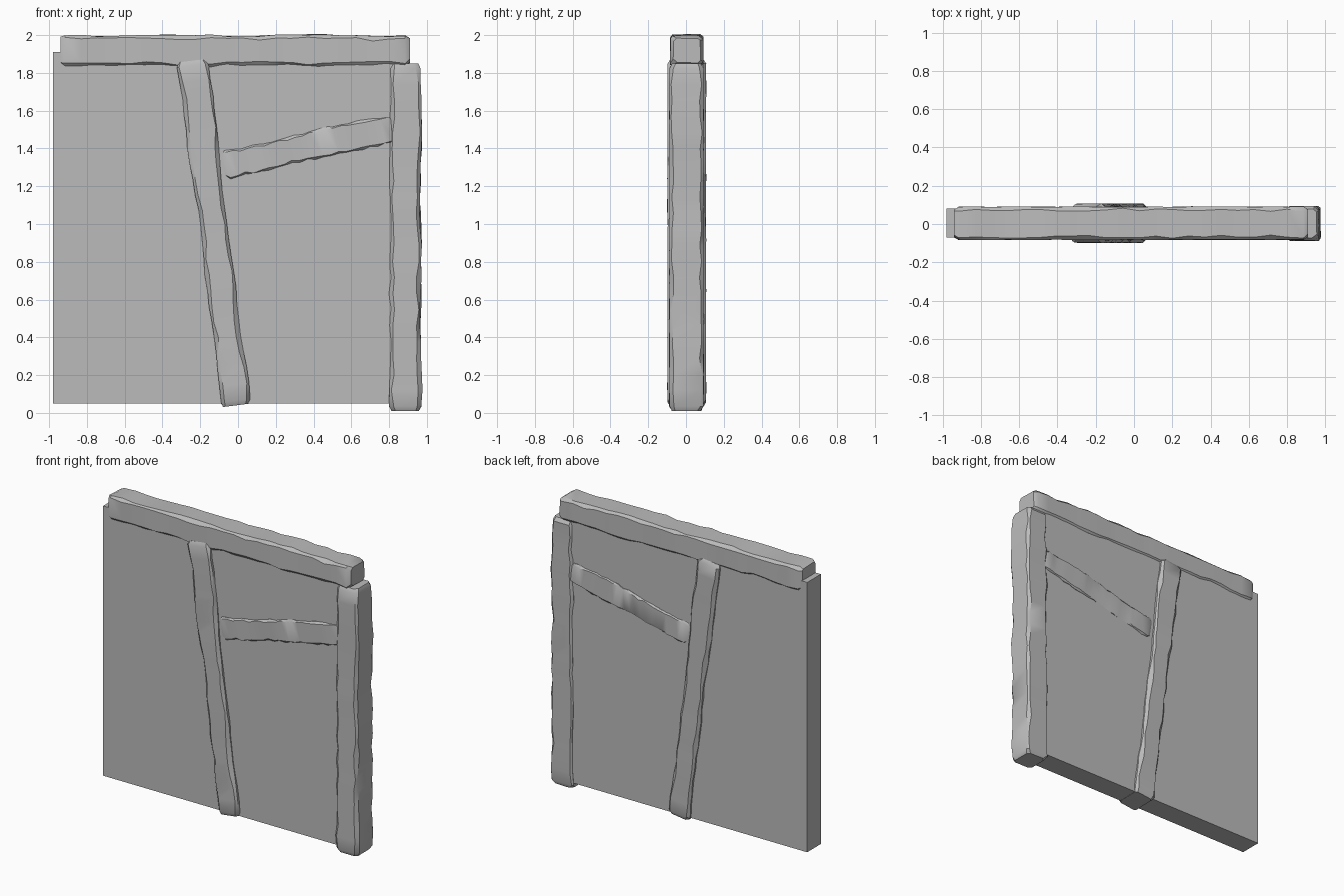
import bpy, bmesh, random
from math import sin
from mathutils import Vector

random.seed(4)
if "Cube" in bpy.data.objects:
    bpy.data.objects.remove(bpy.data.objects["Cube"], do_unlink=True)

grey = bpy.data.materials.new("plain grey")
grey.use_nodes = True
grey.diffuse_color = (0.5, 0.5, 0.5, 1)
grey.node_tree.nodes["Principled BSDF"].inputs["Base Color"].default_value = (0.5, 0.5, 0.5, 1)


def finish(name, bm, smooth):
    bmesh.ops.recalc_face_normals(bm, faces=bm.faces)
    mesh = bpy.data.meshes.new(name)
    bm.to_mesh(mesh)
    bm.free()
    mesh.materials.append(grey)
    obj = bpy.data.objects.new(name, mesh)
    bpy.context.collection.objects.link(obj)
    if smooth:
        bpy.ops.object.select_all(action='DESELECT')
        obj.select_set(True)
        bpy.context.view_layer.objects.active = obj
        bpy.ops.object.shade_smooth_by_angle(angle=0.6)


def beam(name, start, end, widths, y_front, y_back, rough=0.004, chamfer=0.02, rings=22):
    """Hand-hewn timber: chamfered rings along a line in the wall plane."""
    a, b = Vector((start[0], 0, start[1])), Vector((end[0], 0, end[1]))
    along = (b - a).normalized()
    side = Vector((along.z, 0, -along.x))
    length = (b - a).length
    bm = bmesh.new()
    loops = []
    # Closely spaced rings at the ends round them off
    inset = 0.025
    steps = [0] + [inset + (length - 2 * inset) * i / (rings - 1) for i in range(rings)] + [length]
    for d in steps:
        t = d / length
        tip = 0.014 if d in (0, length) else 0
        mid = abs(2 * t - 1)
        w0, w1, w2 = widths
        half = (w1 + ((w0 if t < 0.5 else w2) - w1) * mid) / 2 - tip
        front, back = y_front + tip, y_back - tip
        ring = []
        cuts = [random.uniform(0.4, 1.2) * chamfer for _ in range(4)]
        for k, (sx, sy) in enumerate([(-1, -1), (1, -1), (1, 1), (-1, 1)]):
            c = cuts[k]
            y = front if sy < 0 else back
            pair = [(sx * half, y - sy * c), (sx * (half - c), y)]
            if sx * sy < 0:
                pair.reverse()
            for u, v in pair:
                u += random.uniform(-rough, rough) + rough * sin(9 * d + sx)
                v -= sy * random.uniform(0, rough)
                ring.append(bm.verts.new(a + along * d + side * u + Vector((0, v, 0))))
        loops.append(ring)
    for r, s in zip(loops, loops[1:]):
        for i in range(8):
            j = (i + 1) % 8
            bm.faces.new((r[i], r[j], s[j], s[i]))
    bm.faces.new(loops[0])
    bm.faces.new(loops[-1])
    finish(name, bm, True)


# Flat wall panel behind the timbers
bm = bmesh.new()
bmesh.ops.create_cube(bm, size=1)
bmesh.ops.scale(bm, verts=bm.verts, vec=(1.86, 0.15, 1.86))
bmesh.ops.translate(bm, verts=bm.verts, vec=(-0.05, 0.005, 0.98))
finish("wall_panel", bm, False)

# Timber frame
beam("top_beam", (-0.94, 1.918), (0.91, 1.918), (0.162, 0.162, 0.162), -0.085, 0.092)
beam("corner_post", (0.887, 0.01), (0.887, 1.85), (0.165, 0.162, 0.165), -0.09, 0.095)
beam("leaning_post", (-0.01, 0.04), (-0.24, 1.865), (0.155, 0.143, 0.172), -0.1, 0.108)
beam("cross_brace", (-0.08, 1.31), (0.83, 1.512), (0.142, 0.15, 0.138), -0.085, 0.093, 0.006, 0.012)
